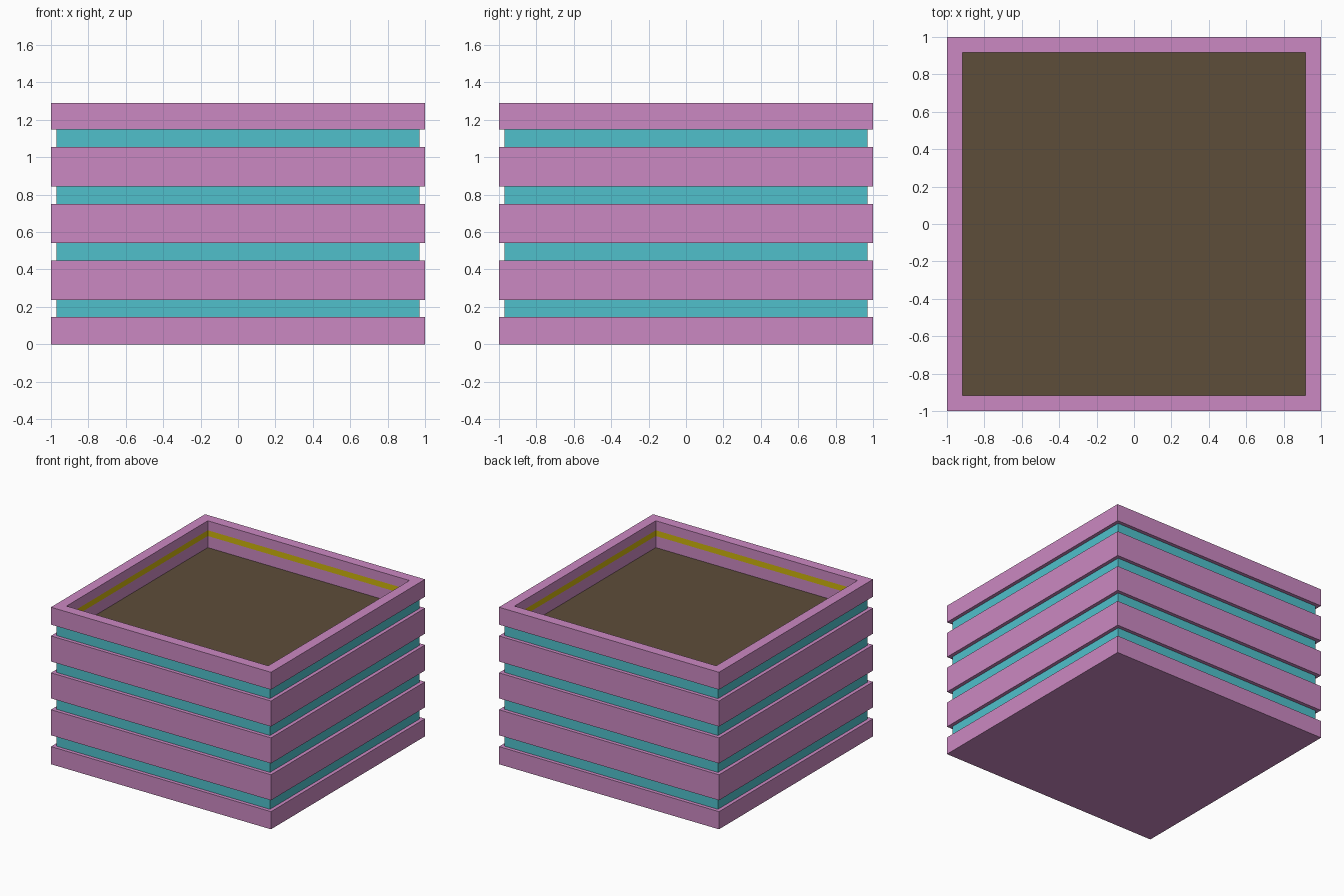
import bpy
import bmesh

cube = bpy.data.objects.get("Cube")
if cube:
    bpy.data.objects.remove(cube, do_unlink=True)


def material(name, color):
    mat = bpy.data.materials.new(name)
    mat.use_nodes = True
    mat.diffuse_color = (*color, 1)
    mat.node_tree.nodes["Principled BSDF"].inputs["Base Color"].default_value = (*color, 1)
    return mat


pink = material("pink", (0.60, 0.25, 0.54))
teal = material("teal", (0.08, 0.53, 0.60))
yellow = material("yellow", (0.61, 0.45, 0.004))
brown = material("soil brown", (0.11, 0.075, 0.042))


def square_lathe(name, profile, mats):
    """Sweep (half width, height, colour of the band above) round a square and cap both ends."""
    bm = bmesh.new()
    corners = ((-1, -1), (1, -1), (1, 1), (-1, 1))
    rings = [[bm.verts.new((r * x, r * y, z)) for x, y in corners] for r, z, _ in profile]
    bm.faces.new(rings[0][::-1])
    bm.faces.new(rings[-1])
    for lower, upper, (_, _, color) in zip(rings, rings[1:], profile):
        for i in range(4):
            j = (i + 1) % 4
            face = bm.faces.new((lower[i], lower[j], upper[j], upper[i]))
            face.material_index = color
    bmesh.ops.recalc_face_normals(bm, faces=bm.faces)
    mesh = bpy.data.meshes.new(name)
    bm.to_mesh(mesh)
    bm.free()
    for mat in mats:
        mesh.materials.append(mat)
    obj = bpy.data.objects.new(name, mesh)
    bpy.context.collection.objects.link(obj)
    return obj


PINK, TEAL, YELLOW = range(3)
HEIGHT, OUTER, GROOVE, INNER, SOIL = 1.29, 1.0, 0.97, 0.917, 1.07

# Outer wall with four teal grooves
profile = [(OUTER, 0, PINK)]
for i in range(4):
    low = 0.145 + i * 0.303
    high = low + 0.093
    profile += [(OUTER, low, PINK), (GROOVE, low, TEAL), (GROOVE, high, PINK), (OUTER, high, PINK)]

# Rim, then the inner wall with its yellow stripe
profile += [(OUTER, HEIGHT, PINK), (INNER, HEIGHT, PINK), (INNER, 1.212, YELLOW),
            (INNER, 1.165, PINK), (INNER, SOIL - 0.05, PINK)]
square_lathe("planter_box", profile, (pink, teal, yellow))

# Soil filling the box
square_lathe("soil", [(INNER, SOIL - 0.05, 0), (INNER, SOIL, 0)], (brown,))
